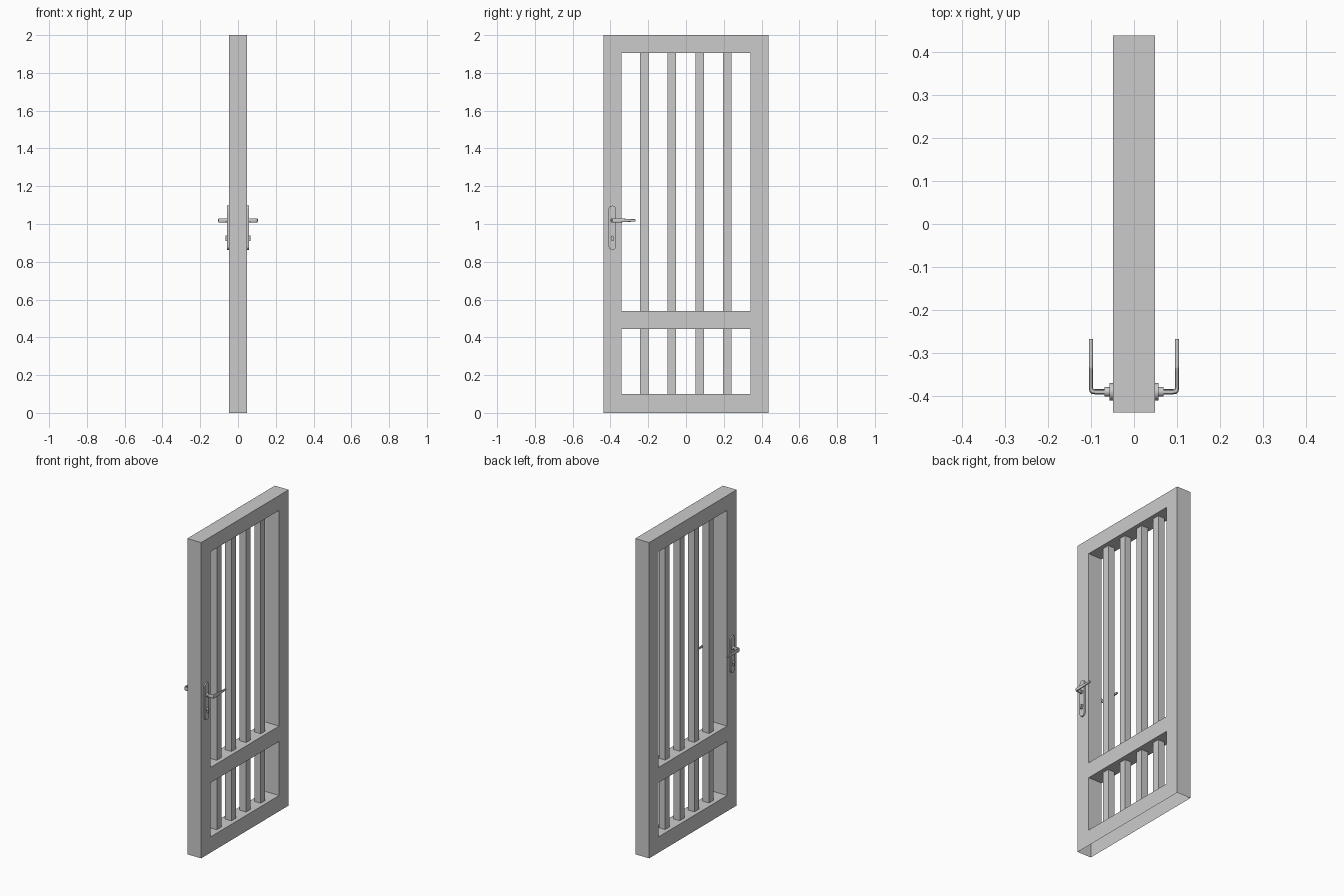
import bpy, bmesh
from math import pi, cos, sin
from mathutils import Vector

if "Cube" in bpy.data.objects:
    bpy.data.objects.remove(bpy.data.objects["Cube"])

HX = 0.0485          # half thickness of the door
HY = -0.39           # handle axis


def finish(name, bm, smooth=False, mirror=False):
    bmesh.ops.recalc_face_normals(bm, faces=bm.faces)
    me = bpy.data.meshes.new(name)
    bm.to_mesh(me)
    bm.free()
    ob = bpy.data.objects.new(name, me)
    bpy.context.collection.objects.link(ob)
    if mirror:
        m = ob.modifiers.new("both_sides", 'MIRROR')
        m.use_axis[0] = True
    if smooth:
        bpy.ops.object.select_all(action='DESELECT')
        ob.select_set(True)
        bpy.context.view_layer.objects.active = ob
        bpy.ops.object.shade_smooth_by_angle(angle=0.6)
    return ob


def prism(name, outline, x0, x1, mirror=True):
    """Extrude a (y, z) outline along x, flush with the door face."""
    bm = bmesh.new()
    f = bm.faces.new([bm.verts.new((x0, y, z)) for y, z in outline])
    r = bmesh.ops.extrude_face_region(bm, geom=[f])
    vs = [v for v in r["geom"] if isinstance(v, bmesh.types.BMVert)]
    bmesh.ops.translate(bm, vec=(x1 - x0, 0, 0), verts=vs)
    return finish(name, bm, True, mirror)


def stadium(y, z0, z1, r, n=12):
    top = [(y + r * cos(pi * i / n), z1 - r + r * sin(pi * i / n)) for i in range(n + 1)]
    low = [(y - r * cos(pi * i / n), z0 + r - r * sin(pi * i / n)) for i in range(n + 1)]
    return top + low


# Frame: one shell around two openings, open underneath
ys = [-0.438, -0.342, 0.342, 0.438]
zs = [0, 0.1, 0.443, 0.54, 1.906, 2.0]
bm = bmesh.new()
grid = {(i, j): bm.verts.new((-HX, y, z)) for i, y in enumerate(ys) for j, z in enumerate(zs)}
cells = [bm.faces.new([grid[i, j], grid[i + 1, j], grid[i + 1, j + 1], grid[i, j + 1]])
         for i in range(3) for j in range(5) if (i, j) not in ((1, 1), (1, 3))]
r = bmesh.ops.extrude_face_region(bm, geom=cells, use_keep_orig=True)
bmesh.ops.translate(bm, vec=(2 * HX, 0, 0),
                    verts=[v for v in r["geom"] if isinstance(v, bmesh.types.BMVert)])
under = [f for f in bm.faces if all(v.co.z < 1e-5 for v in f.verts)]
bmesh.ops.delete(bm, geom=under, context='FACES')
finish("door_frame", bm)

# Square bars, upper and lower
h = 0.0225
for k, y in enumerate((-0.222, -0.075, 0.072, 0.218)):
    for part, z0, z1 in (("lower", 0.1, 0.443), ("upper", 0.54, 1.906)):
        bm = bmesh.new()
        bmesh.ops.create_cube(bm, size=1)
        bmesh.ops.scale(bm, vec=(2 * h, 2 * h, z1 - z0), verts=bm.verts)
        bmesh.ops.translate(bm, vec=(0, y, (z0 + z1) / 2), verts=bm.verts)
        finish(f"{part}_bar_{k + 1}", bm)

# Handle plate, lever collar and lock cylinder, on both faces
prism("handle_plate", stadium(HY, 0.863, 1.097, 0.02), HX, 0.057)
prism("lever_collar", stadium(HY, 1.008, 1.03, 0.011), 0.057, 0.068)
key = [(HY + 0.0085 * cos(a), 0.9295 + 0.0085 * sin(a))
       for a in (pi * (-0.3 + 1.6 * i / 14) for i in range(15))]
key += [(HY - 0.005, 0.909), (HY + 0.005, 0.909)]
prism("lock_cylinder", key, 0.057, 0.067)

# Lever: oval sections swept out from the door, round the corner and along y
path = [  # centre x, centre y, section normal turn, half width, half height
    (0.060, HY, 0, 0.006, 0.0105),
    (0.090, HY, 0, 0.006, 0.0105),
    (0.096, HY + 0.001, pi / 8, 0.006, 0.011),
    (0.0990, HY + 0.004, pi / 4, 0.006, 0.0112),
    (0.1000, HY + 0.009, pi / 2, 0.005, 0.011),
    (0.1000, -0.35, pi / 2, 0.005, 0.0105),
    (0.1000, -0.30, pi / 2, 0.005, 0.0075),
    (0.1000, -0.267, pi / 2, 0.005, 0.006)]
bm = bmesh.new()
rings = []
for x, y, t, w, hh in path:
    side = Vector((sin(t), -cos(t), 0))
    ring = []
    for i in range(16):
        a = 2 * pi * i / 16
        c, s = cos(a), sin(a)
        c = abs(c) ** 0.6 * (1 if c > 0 else -1)
        s = abs(s) ** 0.6 * (1 if s > 0 else -1)
        ring.append(bm.verts.new(Vector((x, y, 1.019)) + side * w * c + Vector((0, 0, hh * s))))
    rings.append(ring)
for a, b in zip(rings, rings[1:]):
    for i in range(16):
        j = (i + 1) % 16
        bm.faces.new((a[i], a[j], b[j], b[i]))
bm.faces.new(rings[0])
bm.faces.new(rings[-1])
finish("lever_handle", bm, True, True)
